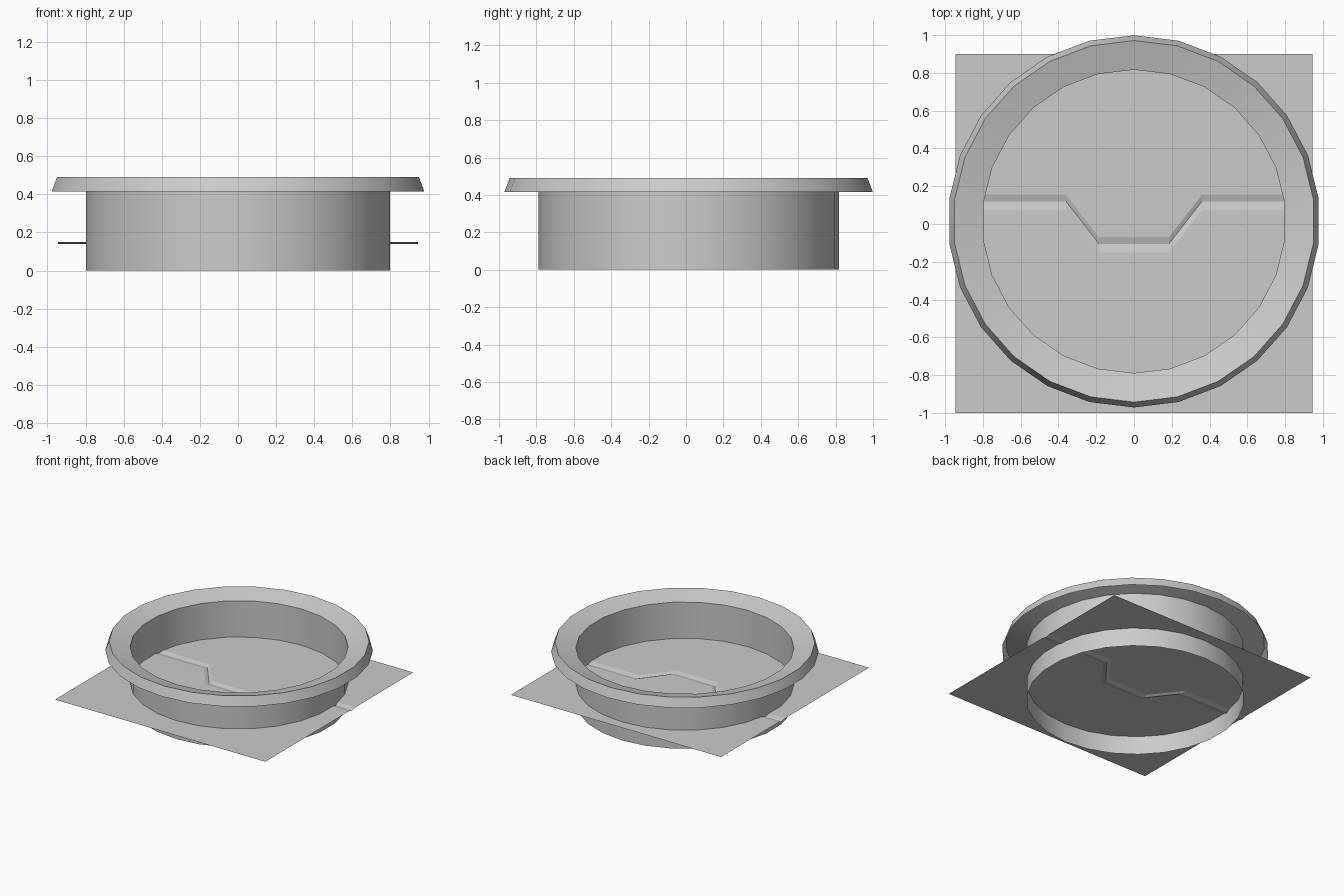
import bpy, bmesh, math

if "Cube" in bpy.data.objects:
    bpy.data.objects.remove(bpy.data.objects["Cube"])

CENTER_Y = 0.014
SIDES = 26


def make_object(name, bm):
    bmesh.ops.recalc_face_normals(bm, faces=bm.faces)
    mesh = bpy.data.meshes.new(name)
    bm.to_mesh(mesh)
    bm.free()
    obj = bpy.data.objects.new(name, mesh)
    bpy.context.collection.objects.link(obj)
    return obj


def skin(bm, rows, closed):
    """Join neighbouring rows of points with quads."""
    verts = [[bm.verts.new(p) for p in row] for row in rows]
    for a, b in zip(verts, verts[1:]):
        n = len(a)
        for i in range(n if closed else n - 1):
            j = (i + 1) % n
            bm.faces.new((a[i], a[j], b[j], b[i]))


# Round wall with flared, turned-down rim: (radius, z) profile
profile = [(0.803, 0.0), (0.803, 0.445), (0.957, 0.49), (0.985, 0.415)]
rings = []
for r, z in profile:
    angles = [math.pi / 2 + math.tau * i / SIDES for i in range(SIDES)]
    rings.append([(r * math.cos(a), CENTER_Y + r * math.sin(a), z) for a in angles])
bm = bmesh.new()
skin(bm, rings, True)
ring = make_object("rimmed_ring", bm)
bpy.context.view_layer.objects.active = ring
ring.select_set(True)
bpy.ops.object.shade_smooth_by_angle(angle=math.radians(35))

# Thin floor sheet with a shallow bent groove running across it
xs = (-0.945, -0.36, -0.185, 0.185, 0.36, 0.945)
bend = (0.0, 0.0, -0.225, -0.225, 0.0, 0.0)
rows = [[(x, -1.0, 0.15) for x in xs]]
for y, z in ((0.075, 0.15), (0.12, 0.14), (0.155, 0.15)):
    rows.append([(x, y + d, z) for x, d in zip(xs, bend)])
rows.append([(x, 0.9, 0.15) for x in xs])
bm = bmesh.new()
skin(bm, rows, False)
make_object("grooved_floor_sheet", bm)
